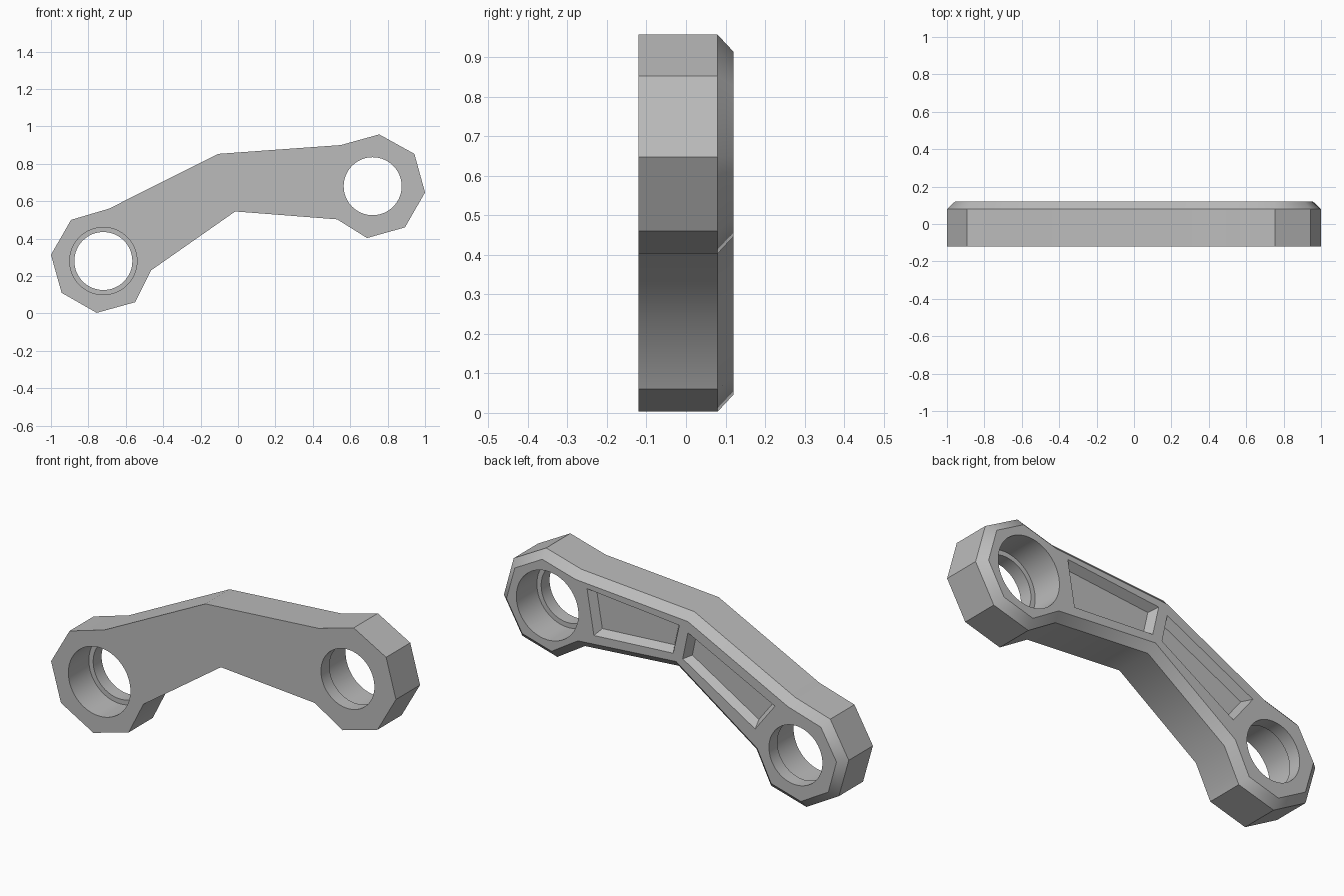
import bpy, bmesh
from math import radians, cos, sin, tau

cube = bpy.data.objects.get("Cube")
if cube:
    bpy.data.objects.remove(cube, do_unlink=True)

FRONT, SHOULDER, BACK = -0.12, 0.08, 0.12
CHAMFER = BACK - SHOULDER

metal = bpy.data.materials.new("plain grey metal")
metal.use_nodes = True
grey = (0.5, 0.5, 0.5, 1)
metal.diffuse_color = grey
metal.node_tree.nodes["Principled BSDF"].inputs["Base Color"].default_value = grey


def add_object(name, bm):
    bmesh.ops.recalc_face_normals(bm, faces=bm.faces)
    mesh = bpy.data.meshes.new(name)
    bm.to_mesh(mesh)
    bm.free()
    mesh.materials.append(metal)
    obj = bpy.data.objects.new(name, mesh)
    bpy.context.collection.objects.link(obj)
    return obj


def prism(outline, y0, y1):
    """Extrude an XZ outline along y; return the bmesh and its y1 cap."""
    bm = bmesh.new()
    start = bm.faces.new([bm.verts.new((x, y0, z)) for x, z in outline])
    out = bmesh.ops.extrude_face_region(bm, geom=[start], use_keep_orig=True)
    cap = next(g for g in out["geom"] if isinstance(g, bmesh.types.BMFace))
    for v in cap.verts:
        v.co.y = y1
    bmesh.ops.recalc_face_normals(bm, faces=bm.faces)
    return bm, cap


def circle(x, z, r, n=64):
    return [(x + r * cos(tau * i / n), z + r * sin(tau * i / n)) for i in range(n)]


def cut(target, cutter):
    cutter.hide_render = True
    mod = target.modifiers.new("cut", "BOOLEAN")
    mod.operation = "DIFFERENCE"
    mod.solver = "EXACT"
    mod.object = cutter
    bpy.context.view_layer.objects.active = target
    bpy.ops.object.modifier_apply(modifier=mod.name)
    bpy.data.objects.remove(cutter, do_unlink=True)


# Bent arm with an octagonal boss at each end, chamfered around the back
outline = [(-0.69, 0.56), (-0.893, 0.5), (-1, 0.313), (-0.943, 0.11),
           (-0.755, 0.003), (-0.55, 0.06), (-0.465, 0.23), (-0.015, 0.545),
           (0.53, 0.503), (0.69, 0.403), (0.893, 0.46), (1, 0.647),
           (0.943, 0.853), (0.755, 0.957), (0.55, 0.9), (-0.105, 0.853)]
bm, cap = prism(outline, FRONT, SHOULDER)
bmesh.ops.inset_region(bm, faces=[cap], thickness=CHAMFER, depth=CHAMFER,
                       use_even_offset=True, use_boundary=True)
arm = add_object("bent_link_arm", bm)

# Stepped bores: the wide part opens to the front on one end, the back on the other
LIP = 0.07
for x, z, y0, y1 in ((-0.72, 0.28, FRONT - 0.1, BACK - LIP),
                     (0.72, 0.68, FRONT + LIP, BACK + 0.1)):
    bore, _ = prism(circle(x, z, 0.155), FRONT - 0.2, BACK + 0.2)
    cut(arm, add_object("bore_cutter", bore))
    step, _ = prism(circle(x, z, 0.18), y0, y1)
    cut(arm, add_object("counterbore_cutter", step))

# Tapered pockets with sloping walls on the back
pockets = ([(0.49, 0.83), (-0.045, 0.78), (-0.01, 0.625), (0.45, 0.595)],
           [(-0.095, 0.755), (-0.6, 0.505), (-0.485, 0.355), (-0.065, 0.61)])
for corners in pockets:
    pocket, floor = prism(corners, BACK + 0.05, BACK)
    bmesh.ops.inset_region(pocket, faces=[floor], thickness=0.025, depth=0.04,
                           use_even_offset=True, use_boundary=True)
    cut(arm, add_object("pocket_cutter", pocket))

# Smooth bores and gentle bends, crisp corners elsewhere
bpy.ops.object.select_all(action="DESELECT")
arm.select_set(True)
bpy.context.view_layer.objects.active = arm
bpy.ops.object.shade_smooth_by_angle(angle=radians(42))
